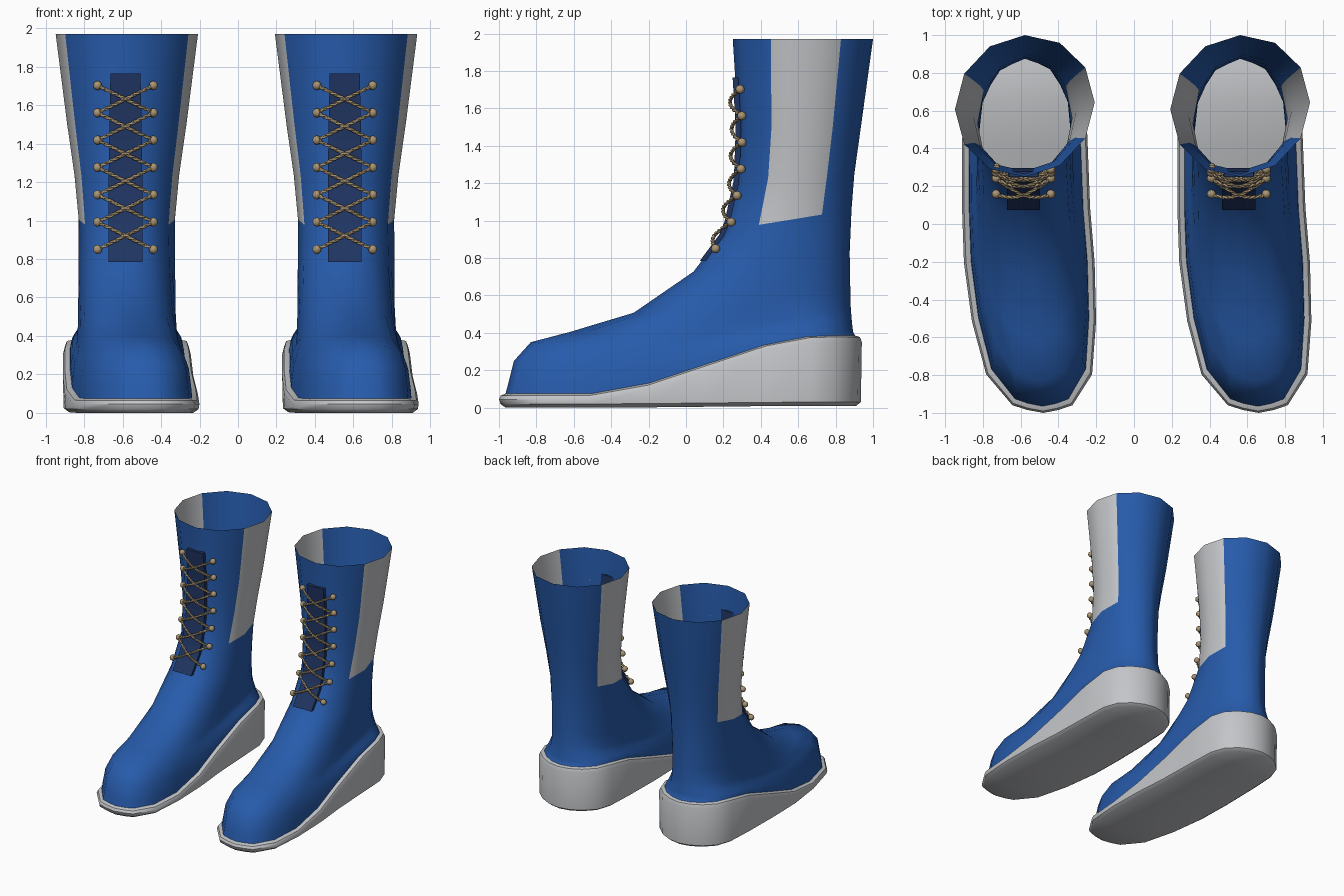
import bpy
import bmesh
import math

if "Cube" in bpy.data.objects:
    bpy.data.objects.remove(bpy.data.objects["Cube"])


def material(name, rgb):
    m = bpy.data.materials.new(name)
    m.use_nodes = True
    m.diffuse_color = (*rgb, 1)
    bsdf = next(n for n in m.node_tree.nodes if n.type == "BSDF_PRINCIPLED")
    bsdf.inputs["Base Color"].default_value = (*rgb, 1)
    bsdf.inputs["Roughness"].default_value = 0.7
    return m


BLUE = material("blue leather", (0.02, 0.105, 0.41))
GREY = material("pale grey", (0.55, 0.56, 0.58))
NAVY = material("navy tongue", (0.014, 0.035, 0.12))
TAN = material("tan lace", (0.40, 0.30, 0.17))

HALF = 12            # points from toe to heel on each side
COUNT = HALF * 2
SPACING = 1.14       # distance between the two boots

# Half outline of the foot: position along the length, fraction of half width
FOOT = [(0, 0), (0.008, 0.24), (0.021, 0.46), (0.105, 0.81), (0.25, 0.95),
        (0.41, 1), (0.56, 0.98), (0.74, 0.96), (0.86, 0.93), (0.925, 0.8),
        (0.967, 0.55), (0.991, 0.28), (1, 0)]

# Upper: front y, front z, back y, back z, half width, roundness, sag
RINGS = [(0.25, 1.97, 1.0, 1.97, 0.37, 1, 0),
         (0.28, 1.5, 0.935, 1.5, 0.31, 1, 0),
         (0.27, 1.22, 0.90, 1.25, 0.272, 1, 0),
         (0.21, 0.95, 0.885, 1.06, 0.25, 1, 0),
         (0.04, 0.72, 0.875, 0.83, 0.252, 0.85, 0.02),
         (-0.28, 0.50, 0.878, 0.66, 0.255, 0.6, 0.06),
         (-0.62, 0.405, 0.88, 0.55, 0.262, 0.35, 0.09),
         (-0.83, 0.35, 0.885, 0.48, 0.272, 0.1, 0.07),
         (-0.92, 0.25, 0.89, 0.43, 0.293, 0, 0.035),
         (-0.95, 0.13, 0.895, 0.40, 0.305, 0, 0.01),
         (-0.965, 0.075, 0.905, 0.385, 0.308, 0, 0)]


def centre_x(y):
    return -0.578 + 0.066 * max(0, 0.3 - y) ** 1.5


def wedge(y):
    """Rise of the wedge sole, from 0 at the toe to 1 at the heel."""
    t = min(1, max(0, (y + 0.55) / 1.3))
    return t * t * (3 - 2 * t)


def cuff(k):
    """Half outline of the twelve-sided leg; odd points are edge midpoints."""
    if k % 2:
        a, b = cuff(k - 1), cuff(k + 1)
        return (a[0] + b[0]) / 2, (a[1] + b[1]) / 2
    a = math.pi * k / HALF
    return (1 - math.cos(a)) / 2, math.sin(a)


def ring(yf, zf, yb, zb, width, rnd=0, sag=0):
    pts = []
    for j in range(COUNT):
        k, side = (j, 1) if j <= HALF else (COUNT - j, -1)
        (t0, u0), (t1, u1) = FOOT[k], cuff(k)
        t, u = t0 + (t1 - t0) * rnd, u0 + (u1 - u0) * rnd
        y = yf + (yb - yf) * t
        rise = wedge(y) * (1 - rnd) + t * rnd
        z = zf + (zb - zf) * rise - sag * math.sin(math.pi * t)
        dx = side * u * width
        pts.append((centre_x(y) + dx, y + 0.05 * rnd * dx, z))
    return pts


def finish(name, bm, mats, angle=None):
    bmesh.ops.recalc_face_normals(bm, faces=bm.faces)
    me = bpy.data.meshes.new(name)
    bm.to_mesh(me)
    bm.free()
    for m in mats:
        me.materials.append(m)
    ob = bpy.data.objects.new("right_" + name, me)
    bpy.context.collection.objects.link(ob)
    if angle:
        bpy.ops.object.select_all(action="DESELECT")
        ob.select_set(True)
        bpy.context.view_layer.objects.active = ob
        bpy.ops.object.shade_smooth_by_angle(angle=math.radians(angle))
    return ob


def loft(bm, rings, paint=None):
    loops = [[bm.verts.new(p) for p in r] for r in rings]
    for i in range(len(loops) - 1):
        for j in range(COUNT):
            n = (j + 1) % COUNT
            f = bm.faces.new((loops[i][j], loops[i][n], loops[i + 1][n], loops[i + 1][j]))
            f.material_index = paint(i, j) if paint else 0
    return loops


def cap(bm, loop):
    for j in range(HALF):
        quad = [loop[j], loop[j + 1], loop[(COUNT - j - 1) % COUNT], loop[(COUNT - j) % COUNT]]
        bm.faces.new(list(dict.fromkeys(quad)))


def front_y(z):
    """Depth of the boot's front edge at a height."""
    for a, b in zip(RINGS, RINGS[1:]):
        if b[1] <= z <= a[1]:
            return b[0] + (a[0] - b[0]) * (z - b[1]) / (a[1] - b[1])
    return RINGS[0][0]


parts = []

# Upper, open at the top, with grey panels on both sides of the leg
bm = bmesh.new()
loft(bm, [ring(*r) for r in RINGS],
     lambda i, j: int(i < 3 and (4 <= j < 8 or 16 <= j < 20)))
parts.append(finish("upper", bm, [BLUE, GREY], 75))

# Wedge sole with softened edges
bm = bmesh.new()
loops = loft(bm, [ring(-0.965, 0.0, 0.91, 0.01, 0.315),
                  ring(-0.992, 0.02, 0.935, 0.03, 0.342),
                  ring(-1.0, 0.045, 0.94, 0.35, 0.346),
                  ring(-0.99, 0.065, 0.93, 0.378, 0.335),
                  ring(*RINGS[-1])])
cap(bm, loops[0])
cap(bm, loops[-1])
parts.append(finish("sole", bm, [GREY], 40))

# Tongue strip following the front of the leg
LACE_X = -0.585
bm = bmesh.new()
rows = []
for i in range(15):
    z = 0.785 + 0.07 * i
    y = front_y(z) - 0.014
    w = 0.078 + 0.01 * math.sin(math.pi * min(1, (1.765 - z) / 0.7) / 2)
    rows.append([bm.verts.new((LACE_X + sx * w, y + dy, z))
                 for sx, dy in ((-1, 0), (1, 0), (1, 0.03), (-1, 0.03))])
for a, b in zip(rows, rows[1:]):
    for j in range(4):
        n = (j + 1) % 4
        bm.faces.new((a[j], a[n], b[n], b[j]))
bm.faces.new(rows[0])
bm.faces.new(rows[-1])
parts.append(finish("tongue", bm, [NAVY], 40))

# Laces: two twisted strands per crossing, swept as tubes
LACE_Z = [0.85 + 0.142 * i for i in range(7)]
REACH = 0.145
curve = bpy.data.curves.new("laces", "CURVE")
curve.dimensions = "3D"
curve.bevel_depth = 0.0065
curve.bevel_resolution = 1
STEPS = 36
for low, high in zip(LACE_Z, LACE_Z[1:]):
    for side in (-1, 1):
        for phase in (0, math.pi):
            sp = curve.splines.new("POLY")
            sp.points.add(STEPS)
            for i, p in enumerate(sp.points):
                s = i / STEPS
                a = phase + s * math.tau * 5
                z = low + (high - low) * s
                y = front_y(z) + 0.018 - 0.055 * math.sin(math.pi * s)
                p.co = (LACE_X + side * REACH * (1 - 2 * s), y + 0.005 * math.cos(a),
                        z + 0.005 * math.sin(a), 1)
tube = bpy.data.objects.new("lace_tubes", curve)
bpy.context.collection.objects.link(tube)
bpy.context.view_layer.update()
mesh = bpy.data.meshes.new_from_object(tube.evaluated_get(bpy.context.evaluated_depsgraph_get()))
bm = bmesh.new()
bm.from_mesh(mesh)
bpy.data.objects.remove(tube)
parts.append(finish("laces", bm, [TAN], 60))

# Knots at the lace holes
bm = bmesh.new()
for z in LACE_Z:
    for side in (-1, 1):
        made = bmesh.ops.create_uvsphere(bm, u_segments=10, v_segments=6, radius=0.024)
        bmesh.ops.translate(bm, verts=made["verts"],
                            vec=(LACE_X + side * REACH, front_y(z) + 0.022, z))
parts.append(finish("lace_knots", bm, [TAN], 60))

# The other boot is the same shape, set beside the first
for ob in parts:
    twin = ob.copy()
    twin.name = ob.name.replace("right_", "left_")
    twin.location.x += SPACING
    bpy.context.collection.objects.link(twin)
